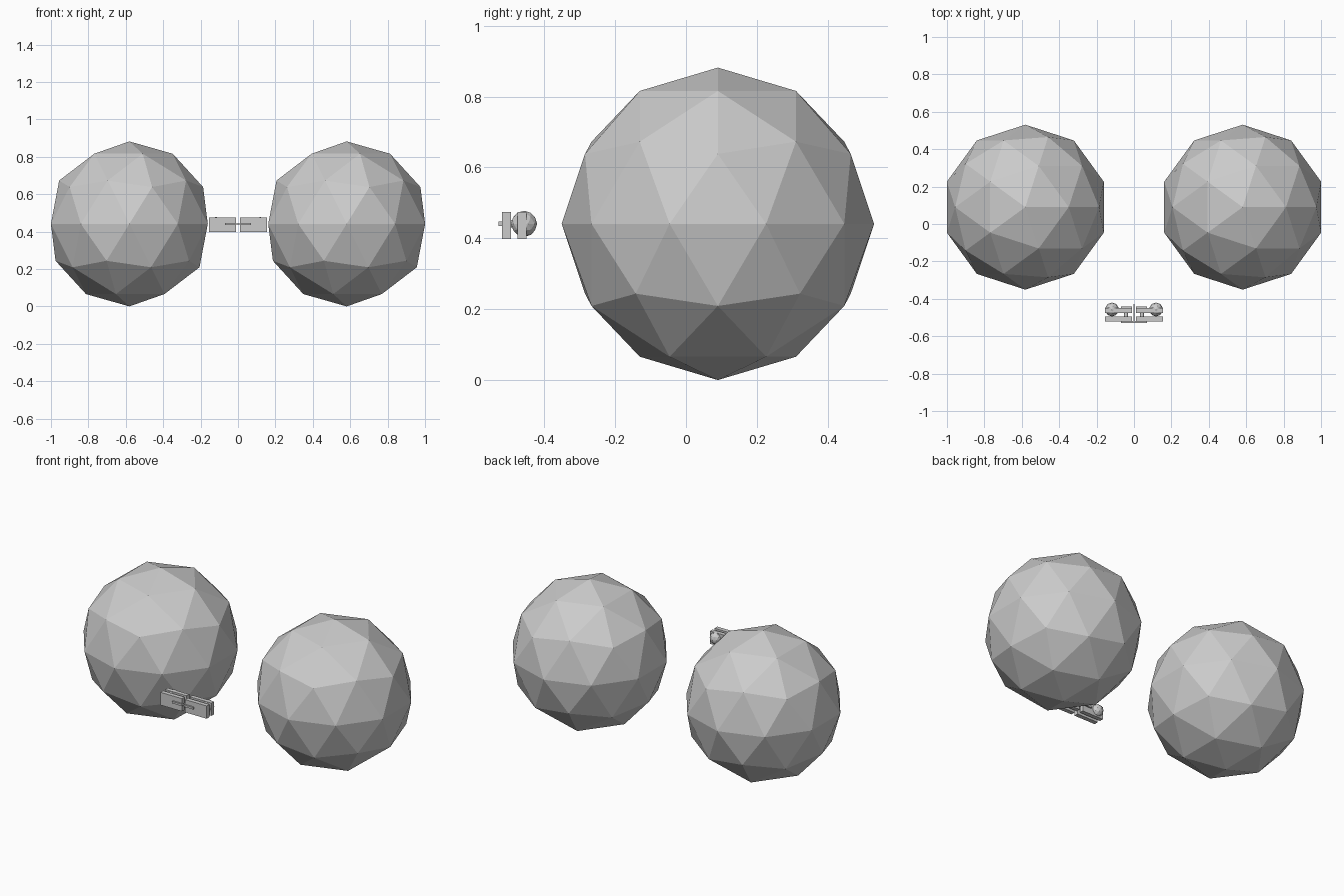
import bpy
import math

if "Cube" in bpy.data.objects:
    bpy.data.objects.remove(bpy.data.objects["Cube"])

grey = bpy.data.materials.new("light_grey")
grey.diffuse_color = (0.6, 0.6, 0.6, 1)
grey.use_nodes = True
grey.node_tree.nodes["Principled BSDF"].inputs["Base Color"].default_value = grey.diffuse_color


def finish(name):
    ob = bpy.context.object
    ob.name = name
    ob.data.materials.append(grey)
    return ob


def ball(name, loc, radius):
    bpy.ops.mesh.primitive_ico_sphere_add(subdivisions=2, radius=radius, location=loc)
    return finish(name)


def box(name, x, y, z):
    """Box from (min, max) pairs on each axis."""
    bpy.ops.mesh.primitive_cube_add(size=1, location=[sum(p) / 2 for p in (x, y, z)])
    ob = finish(name)
    ob.scale = [abs(p[1] - p[0]) for p in (x, y, z)]
    bpy.ops.object.transform_apply(location=False, rotation=False, scale=True)
    return ob


def rod(name, loc, radius, length):
    """Rod along y."""
    bpy.ops.mesh.primitive_cylinder_add(vertices=12, radius=radius, depth=length,
                                        location=loc, rotation=(math.pi / 2, 0, 0))
    return finish(name)


for side, s in (("left", -1), ("right", 1)):
    # large faceted sphere
    ball(side + "_large_ball", (0.581 * s, 0.09, 0.441), 0.441)
    # small faceted ball set in the rear plate
    ball(side + "_small_ball", (0.118 * s, -0.457, 0.441), 0.037)
    # front and rear plates
    span = (0.011 * s, 0.155 * s)
    box(side + "_front_plate", span, (-0.520, -0.494), (0.398, 0.475))
    box(side + "_rear_plate", span, (-0.475, -0.450), (0.398, 0.475))
    # spacer joining the plates, and raised bars on their outer faces
    rod(side + "_spacer", (0.042 * s, -0.484, 0.441), 0.011, 0.022)
    bar = (0.011 * s, 0.070 * s)
    box(side + "_front_bar", bar, (-0.530, -0.520), (0.435, 0.447))
    box(side + "_rear_bar", bar, (-0.451, -0.442), (0.435, 0.447))

# centre strip and cross link between the two halves
box("centre_strip", (-0.004, 0.004), (-0.520, -0.428), (0.436, 0.446))
box("cross_link", (-0.045, 0.045), (-0.528, -0.518), (0.438, 0.444))
